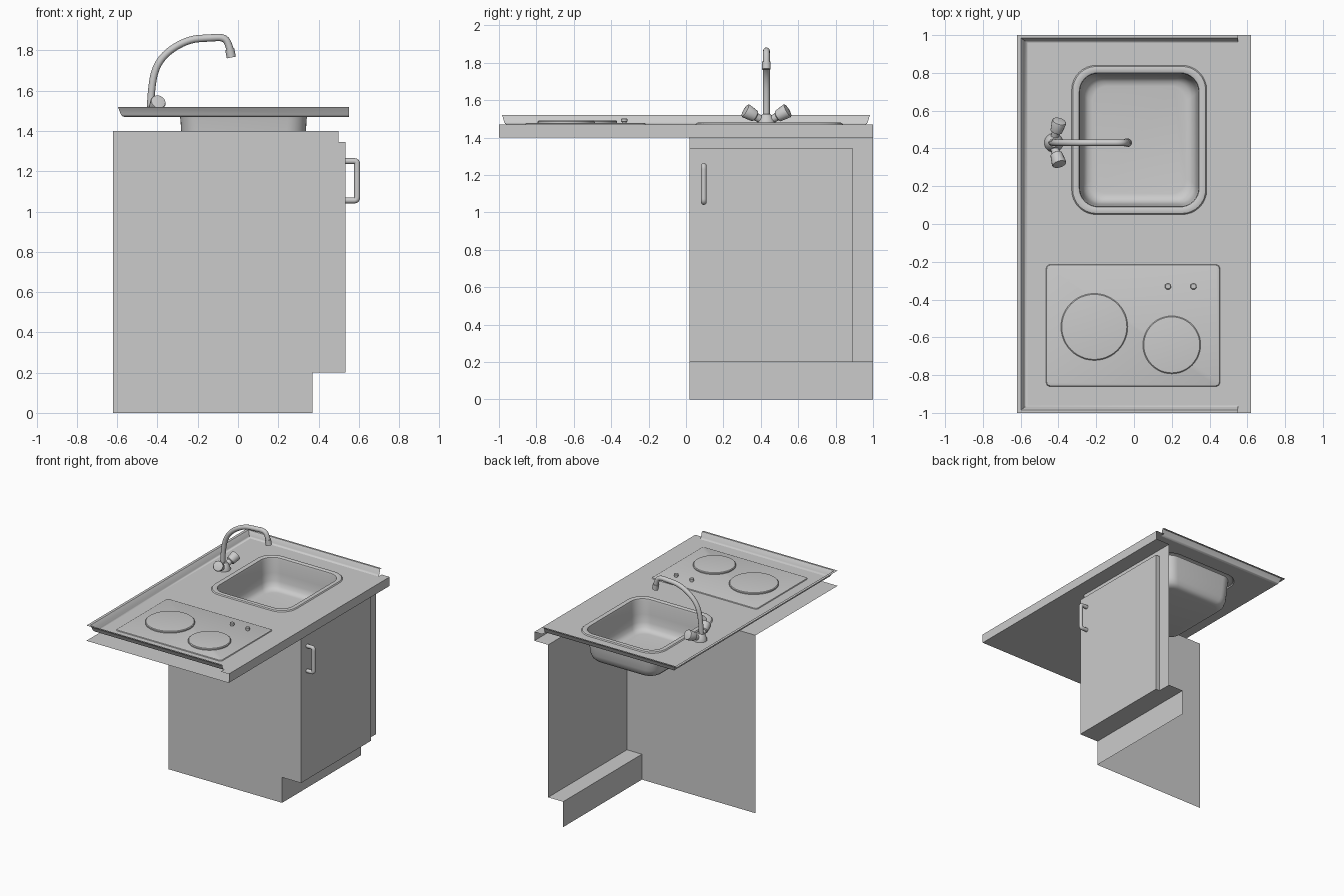
import bpy, bmesh, math
from mathutils import Vector, Matrix

if "Cube" in bpy.data.objects:
    bpy.data.objects.remove(bpy.data.objects["Cube"])


def make(name, bm, smooth=True):
    me = bpy.data.meshes.new(name)
    bm.to_mesh(me)
    bm.free()
    ob = bpy.data.objects.new(name, me)
    bpy.context.scene.collection.objects.link(ob)
    if smooth:
        bpy.ops.object.select_all(action='DESELECT')
        ob.select_set(True)
        bpy.context.view_layer.objects.active = ob
        bpy.ops.object.shade_smooth_by_angle(angle=math.radians(35))
    return ob


def sheets(name, polys):
    bm = bmesh.new()
    for p in polys:
        bm.faces.new([bm.verts.new(v) for v in p])
    bmesh.ops.remove_doubles(bm, verts=bm.verts, dist=1e-4)
    return make(name, bm, False)


def loft(name, loops, closed=True, cap=True, matrix=None):
    bm = bmesh.new()
    rows = [[bm.verts.new(p) for p in lp] for lp in loops]
    n = len(rows[0])
    for a, b in zip(rows, rows[1:]):
        for i in range(n if closed else n - 1):
            j = (i + 1) % n
            bm.faces.new((a[i], a[j], b[j], b[i]))
    if cap:
        bm.faces.new(rows[-1])
    if matrix:
        bm.transform(matrix)
    return make(name, bm)


def rounded(x0, x1, y0, y1, r, z, seg=8):
    pts = []
    for k, (cx, cy) in enumerate([(x1 - r, y1 - r), (x0 + r, y1 - r),
                                  (x0 + r, y0 + r), (x1 - r, y0 + r)]):
        for s in range(seg + 1):
            a = math.pi / 2 * (k + s / seg)
            pts.append((cx + r * math.cos(a), cy + r * math.sin(a), z))
    return pts


def ring(cx, cy, r, z, n=40):
    return [(cx + r * math.cos(2 * math.pi * i / n),
             cy + r * math.sin(2 * math.pi * i / n), z) for i in range(n)]


def turned(name, cx, cy, profile, n=40, matrix=None):
    return loft(name, [ring(cx, cy, r, z, n) for r, z in profile], matrix=matrix)


def tube(name, pts, r, kind='NURBS'):
    cu = bpy.data.curves.new(name, 'CURVE')
    cu.dimensions = '3D'
    cu.bevel_depth, cu.bevel_resolution, cu.use_fill_caps = r, 4, True
    cu.resolution_u = 6
    sp = cu.splines.new(kind)
    sp.points.add(len(pts) - 1)
    for p, co in zip(sp.points, pts):
        p.co = (*co, 1)
    if kind == 'NURBS':
        sp.order_u, sp.use_endpoint_u = 3, True
    ob = bpy.data.objects.new(name, cu)
    bpy.context.scene.collection.objects.link(ob)
    bpy.ops.object.select_all(action='DESELECT')
    ob.select_set(True)
    bpy.context.view_layer.objects.active = ob
    bpy.ops.object.convert(target='MESH')
    bpy.ops.object.shade_smooth_by_angle(angle=math.radians(40))


T, B = 1.47, 1.40          # worktop top and underside heights
F, K, Y = 0.50, 0.37, 0.02  # cabinet front, toe kick, cabinet side

# worktop surface with the sink opening
bm = bmesh.new()
outline = [(-.565, -.96, T), (.55, -.96, T), (.55, -1, T), (.62, -1, T),
           (.62, 1, T), (.55, 1, T), (.55, .96, T), (-.565, .96, T)]
edges = []
for lp in (outline, rounded(-.33, .385, .05, .84, .13, T)):
    vs = [bm.verts.new(p) for p in lp]
    edges += [bm.edges.new((vs[i], vs[(i + 1) % len(vs)])) for i in range(len(vs))]
bmesh.ops.triangle_fill(bm, edges=edges, use_beauty=True, normal=(0, 0, 1))
for f in bm.faces:
    f.normal_update()
    if f.normal.z < 0:
        f.normal_flip()
make("worktop", bm, False)

# raised rim round the back and both ends
rim = []
for t, z in [(0, T), (.15, T + .003), (.3, T + .012), (.55, 1.517), (.62, 1.52), (1, 1.52)]:
    x, y = -.565 - .055 * t, .96 + .04 * t
    rim.append([(.55, y, z), (x, y, z), (x, -y, z), (.55, -y, z)])
loft("worktop_rim", rim[::-1], closed=False, cap=False)

# front apron and underside
sheets("worktop_apron", [
    [(.62, -1, B), (.62, 1, B), (.62, 1, T), (.62, -1, T)],
    [(-.62, -1, B), (-.62, Y, B), (F, Y, B), (.62, Y, B), (.62, -1, B)],
    [(F, Y, B), (F, 1, B), (.62, 1, B), (.62, Y, B)]])

# cabinet carcass
sheets("cabinet_side", [[(x, Y, z) for x, z in
       [(-.62, 0), (K, 0), (K, .2), (F, .2), (F, B), (-.62, B)]]])
sheets("cabinet_front_frame", [
    [(F, .89, .2), (F, 1, .2), (F, 1, B), (F, .89, B)],
    [(F, Y, 1.345), (F, .89, 1.345), (F, .89, B), (F, Y, B)]])
sheets("toe_kick", [
    [(K, Y, 0), (K, 1, 0), (K, 1, .2), (K, Y, .2)],
    [(K, Y, .2), (K, 1, .2), (F, 1, .2), (F, Y, .2)]])

# door and its pull
bm = bmesh.new()
bmesh.ops.create_cube(bm, size=1, matrix=Matrix.Translation((.5175, .455, .7725))
                      @ Matrix.Diagonal((.035, .87, 1.145, 1)))
make("door", bm, False)
tube("door_pull", [(x, .095, z) for x, z in
     [(.53, 1.25), (.56, 1.25), (.592, 1.25), (.592, 1.215), (.592, 1.15),
      (.592, 1.09), (.592, 1.055), (.56, 1.055), (.53, 1.055)]], .015)

# sink: raised lip, rolled edge, walls and rounded floor
sink = [(0, .13, T), (.006, .125, T + .008), (.014, .12, T + .01), (.034, .105, T + .01),
        (.04, .10, T + .006), (.044, .095, T - .01), (.05, .095, 1.36), (.056, .095, 1.30),
        (.066, .095, 1.265), (.085, .09, 1.245), (.11, .08, 1.24)]
loft("sink_bowl", [rounded(-.33 + d, .385 - d, .05 + d, .84 - d, r, z) for d, r, z in sink])

# hob plate, hot plates and control knobs
loft("hob_plate", [rounded(-.465 + d, .455 - d, -.86 + d, -.215 - d, .02, z, 4)
                   for d, z in [(0, T), (.003, T + .006), (.008, T + .008)]])
for name, x, y, r in [("large_hot_plate", -.21, -.545, .177), ("small_hot_plate", .2, -.64, .153)]:
    turned(name, x, y, [(r, T + .007), (r, 1.486), (r - .005, 1.491), (r - .012, 1.492)], 48)
for i, x in enumerate((.18, .315)):
    turned(f"hob_knob_{i + 1}", x, -.33,
           [(.012, T + .007), (.012, 1.484), (.017, 1.486), (.017, 1.499), (.013, 1.502)], 20)

# tap body, two turning handles, spout and nozzle
turned("tap_body", -.425, .43, [(.05, T), (.05, 1.476), (.042, 1.495), (.032, 1.515), (.022, 1.525)], 32)
for side, s in (("left", -1), ("right", 1)):
    axis = Vector((.03, s * .1, .058))
    m = Matrix.Translation((-.425, .43 + s * .015, 1.488)) @ axis.to_track_quat('Z', 'Y').to_matrix().to_4x4()
    turned(f"tap_handle_{side}", 0, 0,
           [(.02, 0), (.022, .05), (.032, .056), (.039, .112), (.036, .118), (.02, .121)], 16, m)
tube("tap_spout", [(x, .43, z) for x, z in
     [(-.435, 1.5), (-.432, 1.6), (-.41, 1.72), (-.345, 1.80), (-.24, 1.856), (-.14, 1.862),
      (-.065, 1.866), (-.042, 1.82), (-.034, 1.78)]], .018)
tube("tap_nozzle", [(-.041, .43, 1.805), (-.033, .43, 1.765)], .023, 'POLY')
